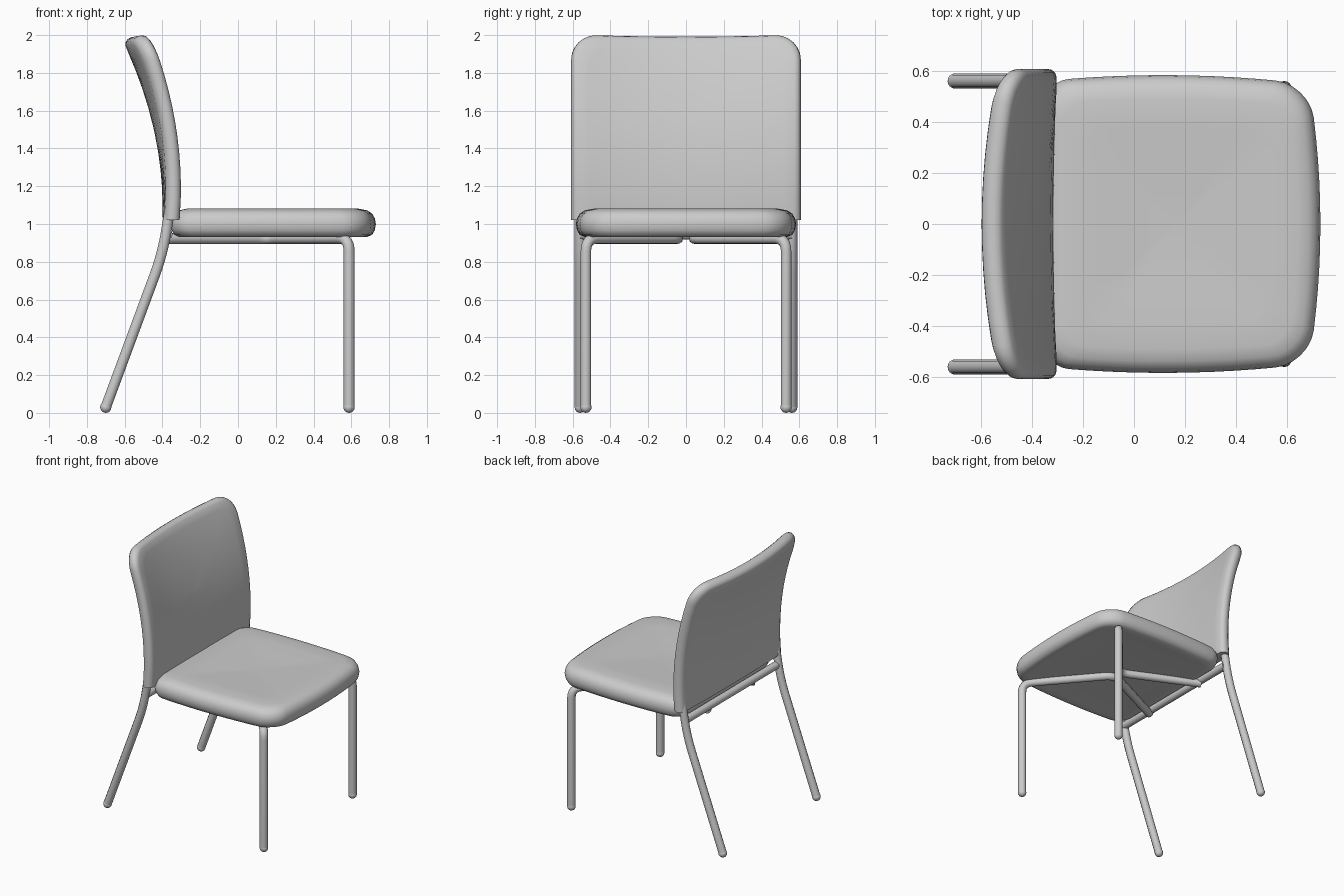
import bpy, bmesh, math
from mathutils import Vector

cube = bpy.data.objects.get("Cube")
if cube:
    bpy.data.objects.remove(cube)

grey = bpy.data.materials.new("plain grey")
grey.use_nodes = True
grey.diffuse_color = (0.6, 0.6, 0.6, 1)
grey.node_tree.nodes["Principled BSDF"].inputs["Base Color"].default_value = (0.6, 0.6, 0.6, 1)


def finish(obj, angle=50):
    obj.data.materials.append(grey)
    bpy.ops.object.select_all(action='DESELECT')
    obj.select_set(True)
    bpy.context.view_layer.objects.active = obj
    bpy.ops.object.shade_smooth_by_angle(angle=math.radians(angle))


def rounded_outline(hu, hv, r_top, r_low, arc=6, side=10):
    """Rounded rectangle, counter-clockwise, with extra points along its sides."""
    corners = [(1, 1, r_top, 0), (-1, 1, r_top, 90), (-1, -1, r_low, 180), (1, -1, r_low, 270)]
    arcs = []
    for su, sv, r, start in corners:
        arcs.append([Vector((su * (hu - r) + r * math.cos(a), sv * (hv - r) + r * math.sin(a)))
                     for a in (math.radians(start + 90 * i / arc) for i in range(arc + 1))])
    pts = []
    for i, a in enumerate(arcs):
        nxt = arcs[(i + 1) % 4][0]
        pts += a + [a[-1].lerp(nxt, k / side) for k in range(1, side)]
    return pts


def cushion(name, outline, rings, place):
    """Loft scaled copies of an outline; place maps (u, v, depth) to space."""
    bm = bmesh.new()
    loops = [[bm.verts.new(place(p.x * s, p.y * s, d)) for p in outline] for s, d in rings]
    n = len(outline)
    for a, b in zip(loops, loops[1:]):
        for i in range(n):
            j = (i + 1) % n
            bm.faces.new((a[i], a[j], b[j], b[i]))
    bm.faces.new(loops[0][::-1])
    bm.faces.new(loops[-1])
    bmesh.ops.recalc_face_normals(bm, faces=bm.faces)
    mesh = bpy.data.meshes.new(name)
    bm.to_mesh(mesh)
    bm.free()
    obj = bpy.data.objects.new(name, mesh)
    bpy.context.collection.objects.link(obj)
    finish(obj)


def tube(name, points, bend=0.1, radius=0.029):
    """Round tube through points with softened corners."""
    pts = [Vector(p) for p in points]
    path = [pts[0]]
    for a, b, c in zip(pts, pts[1:], pts[2:]):
        p, q = b + (a - b).normalized() * bend, b + (c - b).normalized() * bend
        path += [p.lerp(b, t).lerp(b.lerp(q, t), t) for t in (i / 6 for i in range(7))]
    path.append(pts[-1])
    curve = bpy.data.curves.new(name, 'CURVE')
    curve.dimensions = '3D'
    curve.bevel_depth = radius
    curve.bevel_resolution = 3
    curve.use_fill_caps = True
    spline = curve.splines.new('POLY')
    spline.points.add(len(path) - 1)
    for sp, p in zip(spline.points, path):
        sp.co = (*p, 1)
    obj = bpy.data.objects.new(name, curve)
    bpy.context.collection.objects.link(obj)
    bpy.ops.object.select_all(action='DESELECT')
    obj.select_set(True)
    bpy.context.view_layer.objects.active = obj
    bpy.ops.object.convert(target='MESH')
    finish(bpy.context.object)


def foot(name, x, y):
    bpy.ops.mesh.primitive_uv_sphere_add(segments=16, ring_count=8, radius=0.03, location=(x, y, 0.03))
    bpy.context.object.name = name
    finish(bpy.context.object)


# Seat cushion: sides bow outwards, top dips slightly in the middle
def place_seat(u, v, d):
    bow_x = 0.045 * (1 - (u / 0.55) ** 2) * max(v, 0) / 0.52
    bow_y = 1 + 0.06 * (1 - ((v + 0.05) / 0.55) ** 2)
    return (0.165 + v + bow_x, u * bow_y, d)


seat_rings = [(0.03, 0.945), (0.5, 0.945), (0.85, 0.935), (0.92, 0.932), (0.965, 0.943),
              (0.99, 0.967), (1, 1.0), (0.99, 1.03), (0.965, 1.055), (0.92, 1.072),
              (0.84, 1.081), (0.65, 1.079), (0.4, 1.073), (0.2, 1.068), (0.03, 1.066)]
cushion("seat", rounded_outline(0.55, 0.52, 0.13, 0.1), seat_rings, place_seat)


# Backrest: leans back in a curve and is hollowed across its width
def place_back(u, v, d):
    if v < -0.44:
        v = -0.49
    z = 1.51 + v
    t = z - 1.2
    across = 1 - (u / 0.61) ** 2
    x = -0.34 - 0.25 * t * t - (0.01 + 0.06 * (v + 0.49)) * across
    lift = d * 0.5 * max(t, 0) - 0.015 * across * max(t, 0)
    return (x + d, u, z + lift)


half = [(1, 0), (0.993, 0.018), (0.975, 0.032), (0.945, 0.04), (0.85, 0.042),
        (0.65, 0.042), (0.45, 0.042), (0.25, 0.042), (0.03, 0.042)]
back_rings = [(s, -d) for s, d in half[:0:-1]] + half
cushion("backrest", rounded_outline(0.608, 0.49, 0.13, 0.02), back_rings, place_back)

# Frame: each side has a leaning rear leg and a front leg running into the under-seat brace
for side, y in (("left", 1), ("right", -1)):
    tube(f"rear_leg_{side}", [(-0.70, y * 0.56, 0.03), (-0.40, y * 0.56, 0.84),
                              (-0.36, y * 0.56, 1.08)], 0.12)
    foot(f"rear_foot_{side}", -0.70, y * 0.56)
    tube(f"front_leg_{side}", [(0.588, y * 0.53, 0.03), (0.588, y * 0.53, 0.923),
                               (0.16, y * 0.025, 0.923), (-0.38, y * 0.28, 0.923)], 0.07)
    foot(f"front_foot_{side}", 0.588, y * 0.53)

# Crossbar between the rear legs
tube("rear_crossbar", [(-0.375, -0.56, 0.945), (-0.375, 0.56, 0.945)])
